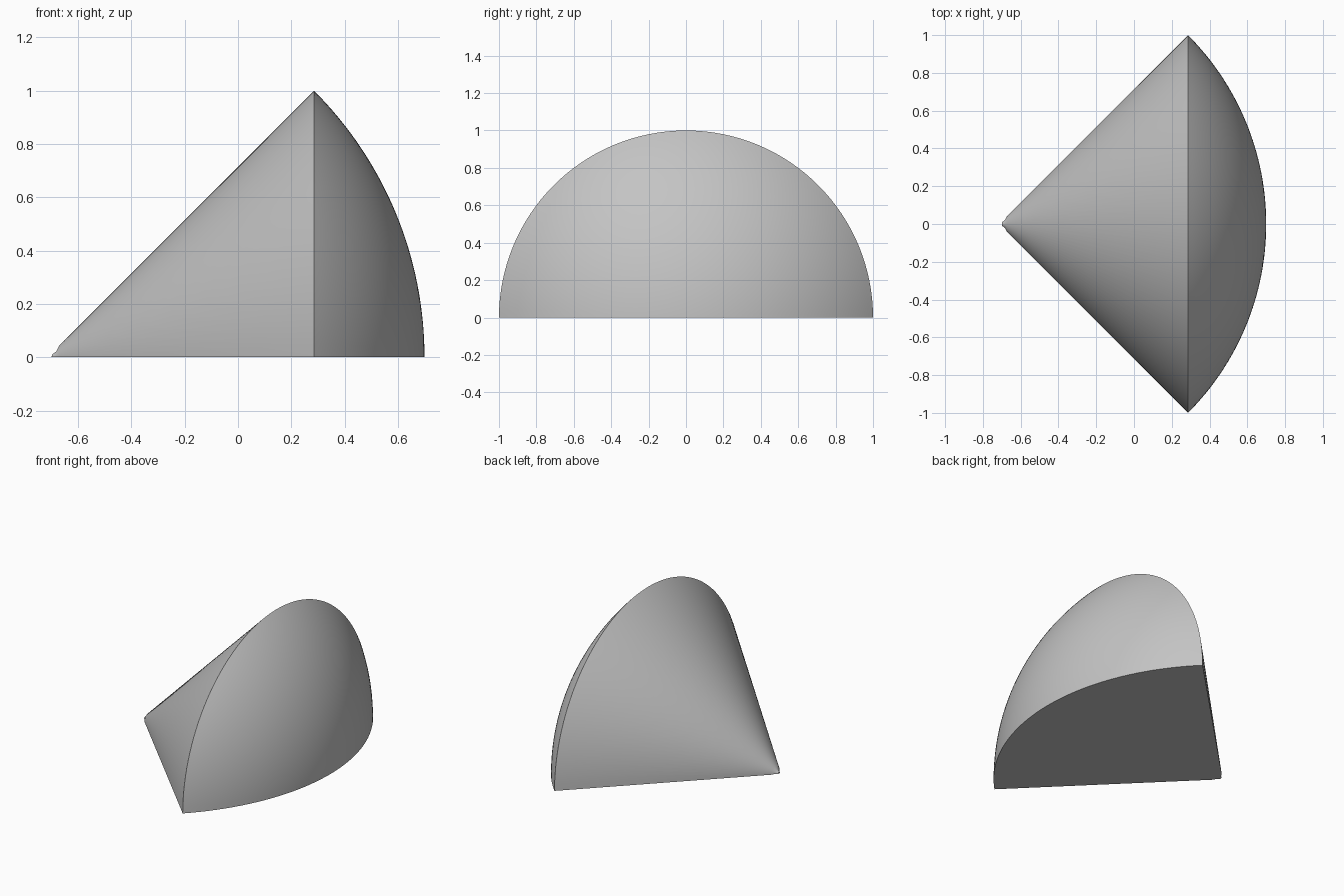
import bpy, bmesh, math
from mathutils import Vector

cube = bpy.data.objects.get("Cube")
if cube:
    bpy.data.objects.remove(cube, do_unlink=True)

RADIUS = math.sqrt(2)         # sphere radius; the sector opens 45 degrees each way
CENTRE = 0.70 - RADIUS        # sphere centre on the x axis
CAP_STEPS, TURN_STEPS = 32, 64

# Single flat colour
grey = bpy.data.materials.new("neutral grey")
grey.use_nodes = True
colour = (0.55, 0.55, 0.55, 1)
grey.diffuse_color = colour
grey.node_tree.nodes["Principled BSDF"].inputs["Base Color"].default_value = colour

# Half profile: blunted tip, straight cone side, spherical cap
profile = [(-0.70, 0), (-0.698, 0.01), (-0.682, 0.022), (-0.672, 0.042)]
for i in range(CAP_STEPS + 1):
    a = math.radians(45) * (1 - i / CAP_STEPS)
    profile.append((CENTRE + RADIUS * math.cos(a), RADIUS * math.sin(a)))

# Revolve the profile half a turn about the x axis
bm = bmesh.new()
verts = [bm.verts.new((x, r, 0)) for x, r in profile]
edges = [bm.edges.new(pair) for pair in zip(verts, verts[1:])]
bmesh.ops.spin(bm, geom=verts + edges, cent=Vector((0, 0, 0)), axis=Vector((1, 0, 0)),
               angle=math.pi, steps=TURN_STEPS)
bmesh.ops.remove_doubles(bm, verts=bm.verts[:], dist=0.0001)

# Close the flat underside
rim = [e for e in bm.edges if e.is_boundary]
bmesh.ops.edgeloop_fill(bm, edges=rim)
bmesh.ops.recalc_face_normals(bm, faces=bm.faces[:])

mesh = bpy.data.meshes.new("half_spherical_sector")
bm.to_mesh(mesh)
bm.free()
mesh.materials.append(grey)
sector = bpy.data.objects.new("half_spherical_sector", mesh)
bpy.context.collection.objects.link(sector)

# Smooth curved faces, crisp rim and base edges
bpy.ops.object.select_all(action="DESELECT")
sector.select_set(True)
bpy.context.view_layer.objects.active = sector
bpy.ops.object.shade_smooth_by_angle(angle=math.radians(30))
